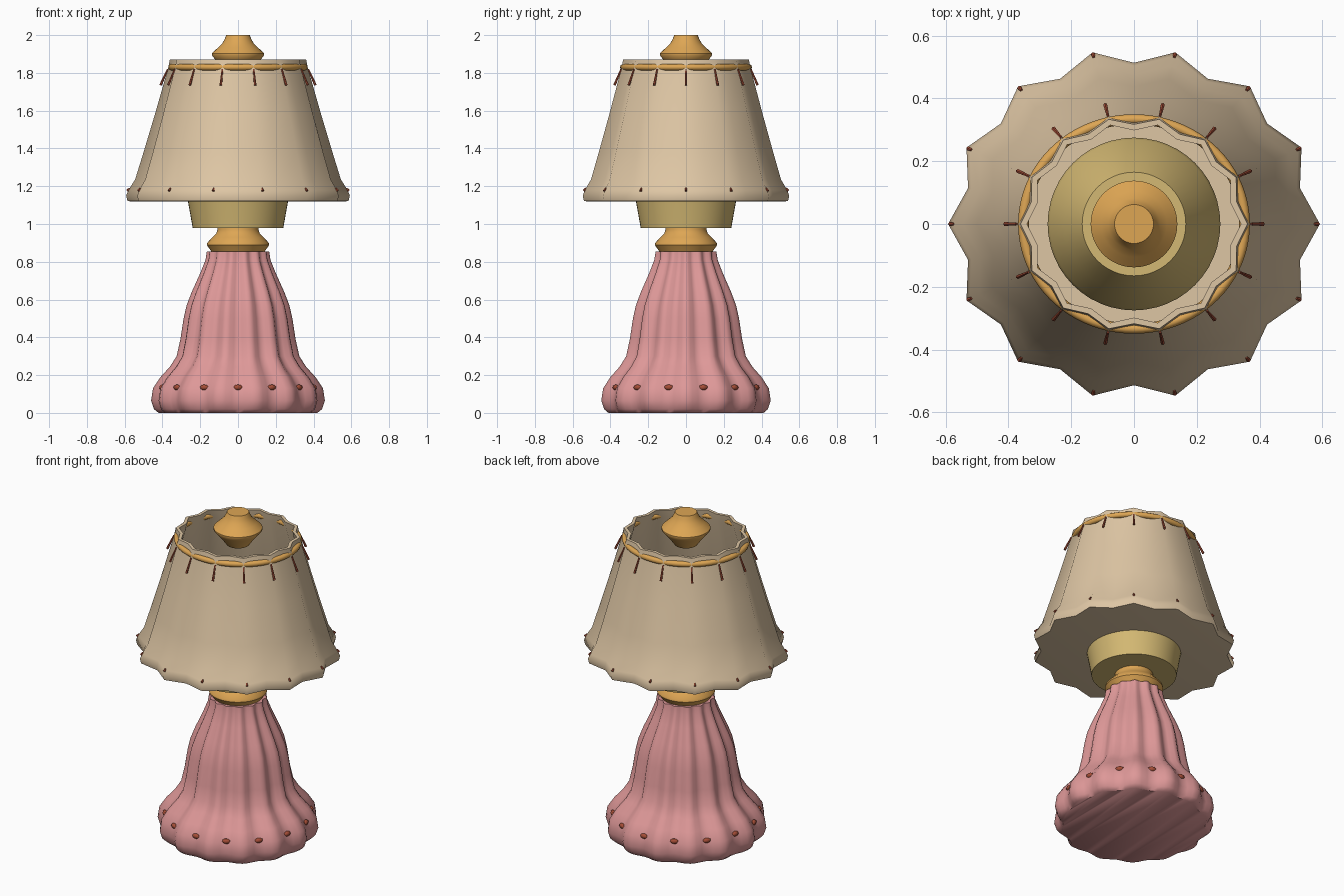
import bpy, bmesh
from math import pi, cos, sin, radians
from mathutils import Vector

if "Cube" in bpy.data.objects:
    bpy.data.objects.remove(bpy.data.objects["Cube"], do_unlink=True)

LOBES = 14
FLAT_Y = 0.947  # the shade is slightly narrower front to back


def material(name, rgb):
    lin = [((c / 255 + 0.055) / 1.055) ** 2.4 for c in rgb] + [1.0]
    m = bpy.data.materials.new(name)
    m.use_nodes = True
    m.diffuse_color = lin
    m.node_tree.nodes["Principled BSDF"].inputs["Base Color"].default_value = lin
    return m


linen = material("linen", (222, 198, 164))
pink = material("pink", (222, 152, 152))
gold = material("gold", (222, 166, 84))
cream = material("pale_yellow", (212, 185, 115))
thread = material("red_thread", (165, 78, 55))


def finish(name, bm, mat, angle=40):
    bmesh.ops.recalc_face_normals(bm, faces=bm.faces[:])
    me = bpy.data.meshes.new(name)
    bm.to_mesh(me)
    bm.free()
    ob = bpy.data.objects.new(name, me)
    bpy.context.collection.objects.link(ob)
    me.materials.append(mat)
    bpy.ops.object.select_all(action='DESELECT')
    ob.select_set(True)
    bpy.context.view_layer.objects.active = ob
    bpy.ops.object.shade_smooth_by_angle(angle=radians(angle))
    return ob


def lathe(name, rows, mat, segs=48, wave=None, sy=1.0, angle=40):
    """Skin rings of (radius, fold depth, z); wave(a) is 1 at a ridge, 0 in a valley."""
    bm = bmesh.new()
    rings = []
    for row in rows:
        r, depth, z = row if len(row) == 3 else (row[0], 0, row[1])
        ring = []
        for i in range(segs):
            a = 2 * pi * i / segs
            rad = r - depth * (1 - wave(a)) if wave else r
            ring.append(bm.verts.new((rad * cos(a), rad * sin(a) * sy, z)))
        rings.append(ring)
    for lo, hi in zip(rings, rings[1:]):
        for i in range(segs):
            j = (i + 1) % segs
            bm.faces.new((lo[i], lo[j], hi[j], hi[i]))
    bm.faces.new(rings[0])
    bm.faces.new(rings[-1])
    return finish(name, bm, mat, angle)


def ripple(a):
    return 0.5 + 0.5 * cos(LOBES * a)


# Fluted base with a swollen foot
lathe("base", [(0.42, 0.02, 0), (0.445, 0.03, 0.02), (0.46, 0.035, 0.065),
               (0.45, 0.035, 0.13), (0.41, 0.035, 0.19), (0.36, 0.035, 0.245),
               (0.325, 0.035, 0.3), (0.305, 0.03, 0.39), (0.288, 0.03, 0.5),
               (0.272, 0.03, 0.57), (0.245, 0.028, 0.64), (0.2, 0.022, 0.74),
               (0.172, 0.018, 0.81), (0.165, 0.015, 0.855)],
      pink, LOBES * 6, ripple, angle=50)

# Turned collar between base and lamp holder
lathe("collar", [(0.12, 0.82), (0.145, 0.86), (0.165, 0.888), (0.163, 0.9),
                 (0.135, 0.93), (0.115, 0.95), (0.108, 0.97), (0.108, 1.0)], gold)

# Lamp holder, hidden mostly inside the shade
lathe("lamp_holder", [(0.24, 0.98), (0.265, 1.12), (0.275, 1.17), (0.268, 1.19),
                      (0.22, 1.31), (0.165, 1.42)], cream)

# Finial
lathe("finial", [(0.065, 1.8), (0.09, 1.835), (0.12, 1.87), (0.138, 1.893),
                 (0.138, 1.903), (0.105, 1.935), (0.082, 1.958), (0.07, 1.98),
                 (0.062, 2.0)], gold)

# Pleated shade: outer wall, rim, inner wall and floor in one skin
lathe("shade", [(0.57, 0.046, 1.12), (0.585, 0.048, 1.122), (0.592, 0.05, 1.15),
                (0.58, 0.048, 1.18), (0.545, 0.042, 1.235), (0.5, 0.038, 1.38),
                (0.44, 0.032, 1.58), (0.37, 0.027, 1.825), (0.361, 0.026, 1.87),
                (0.341, 0.026, 1.87), (0.35, 0.027, 1.825), (0.42, 0.032, 1.58),
                (0.525, 0.042, 1.235), (0.56, 0.046, 1.14)],
      linen, LOBES * 2, ripple, FLAT_Y, 62)

# Gold ribbon ring woven through the pleats
bpy.ops.mesh.primitive_torus_add(major_radius=0.352, minor_radius=0.017, major_segments=84,
                                 minor_segments=10, location=(0, 0, 1.83))
ring = bpy.context.object
ring.name = "ribbon_ring"
ring.scale.y = FLAT_Y
ring.data.materials.append(gold)
bpy.ops.object.shade_smooth_by_angle(angle=radians(50))


def pins(name, start, end, radius):
    """Thin rods on every ridge of the shade, from (r, z) to (r, z)."""
    bm = bmesh.new()
    for k in range(LOBES):
        a = 2 * pi * k / LOBES
        p, q = [Vector((r * cos(a), r * sin(a) * FLAT_Y, z)) for r, z in (start, end)]
        rot = (q - p).to_track_quat('Z', 'Y').to_matrix().to_4x4()
        rot.translation = (p + q) / 2
        bmesh.ops.create_cone(bm, cap_ends=True, segments=6, radius1=radius * 0.6,
                              radius2=radius, depth=(q - p).length, matrix=rot)
    finish(name, bm, thread)


pins("upper_stitches", (0.372, 1.82), (0.41, 1.735), 0.007)
pins("lower_stitches", (0.574, 1.19), (0.586, 1.175), 0.007)

# Small studs in the flutes of the foot
bm = bmesh.new()
for k in range(LOBES):
    a = 2 * pi * (k + 0.5) / LOBES
    made = bmesh.ops.create_uvsphere(bm, u_segments=8, v_segments=6, radius=1)
    for v in made["verts"]:
        x, y, z = 0.413 + v.co.x * 0.014, v.co.y * 0.025, 0.135 + v.co.z * 0.015
        v.co = (x * cos(a) - y * sin(a), x * sin(a) + y * cos(a), z)
finish("base_studs", bm, thread)
